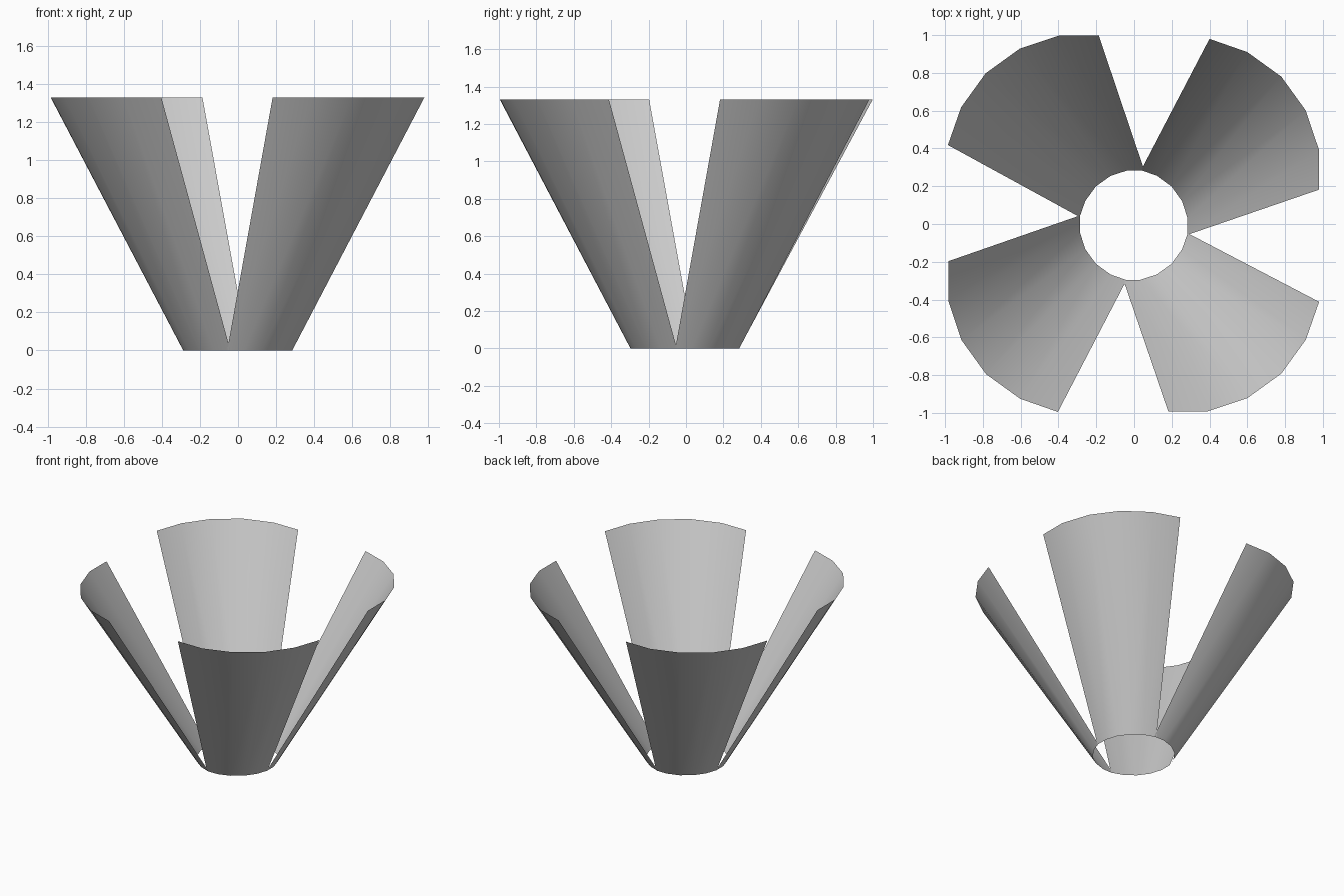
import bpy
import math
from mathutils import Matrix, Vector

if "Cube" in bpy.data.objects:
    bpy.data.objects.remove(bpy.data.objects["Cube"])

HEIGHT = 1.33

# One petal: lower and upper edge seen from above
lower = [(.037, .285), (.122, .255), (.199, .199), (.255, .121), (.284, .031), (.284, -.057)]
upper = [(.40, .98), (.60, .91), (.78, .78), (.91, .60), (.98, .39), (.98, .182)]


def petal(name, angle, low_shift, top_shift):
    rot = Matrix.Rotation(math.radians(angle), 4, 'Z')
    verts = []
    for pts, z, shift in ((lower, 0, low_shift), (upper, HEIGHT, top_shift)):
        verts += [rot @ Vector((x, y, z)) + Vector((*shift, 0)) for x, y in pts]
    n = len(lower)
    faces = [(i + 1, i, n + i, n + i + 1) for i in range(n - 1)]
    mesh = bpy.data.meshes.new(name)
    mesh.from_pydata(verts, [], faces)
    mesh.shade_smooth()
    obj = bpy.data.objects.new(name, mesh)
    bpy.context.collection.objects.link(obj)
    return obj


# Four flared petals around the open base, each set very slightly off centre
petal("petal_back_right", 0, (0, 0), (0, 0))
petal("petal_back_left", 90, (-.003, 0), (-.005, .018))
petal("petal_front_left", 180, (-.003, -.012), (-.003, -.015))
petal("petal_front_right", 270, (0, -.012), (0, -.012))
